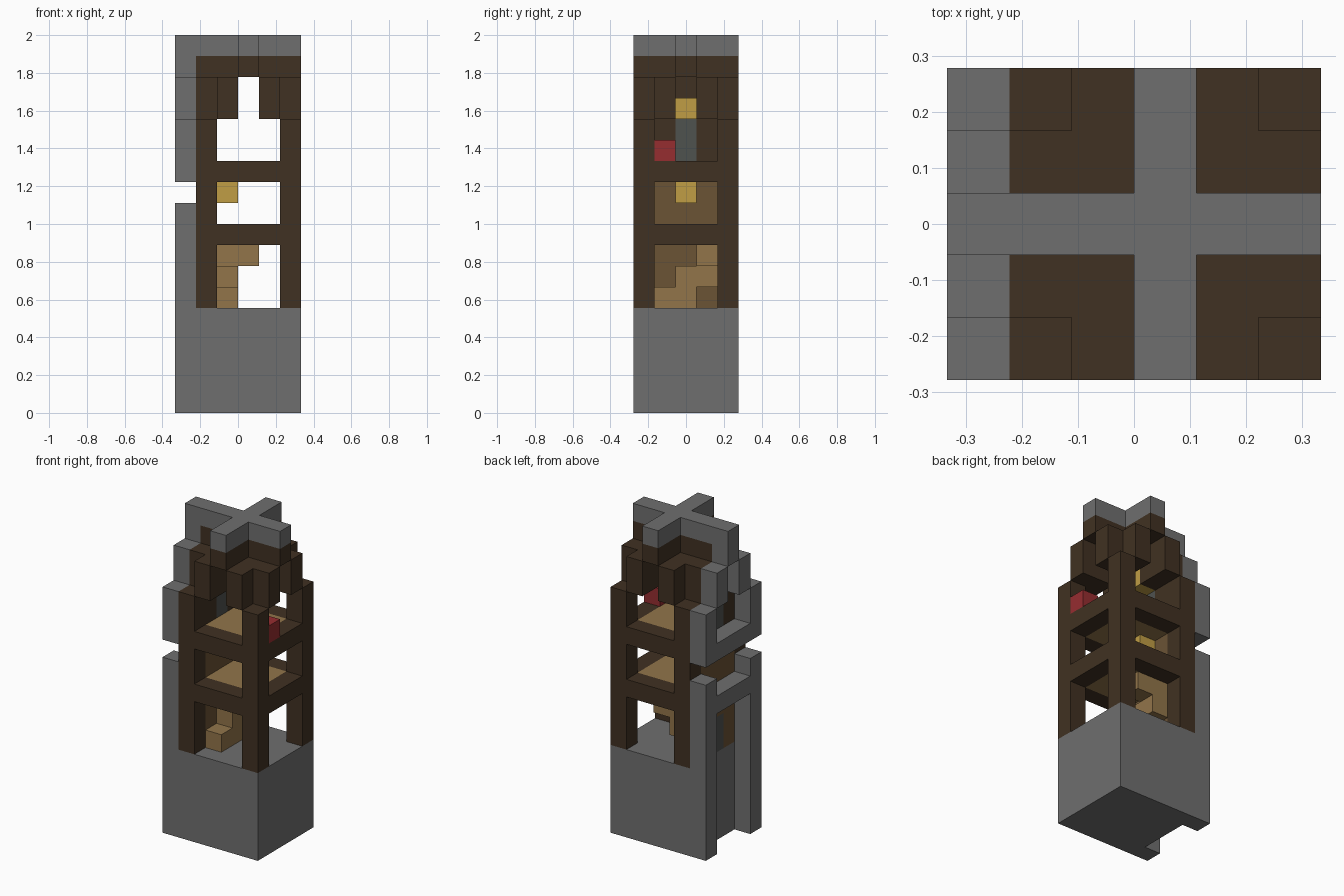
import bpy
import bmesh

cube = bpy.data.objects.get("Cube")
if cube:
    bpy.data.objects.remove(cube, do_unlink=True)

U = 2 / 18  # edge of one block


def material(name, hex_code):
    rgb = []
    for i in (0, 2, 4):
        c = int(hex_code[i:i + 2], 16) / 255
        rgb.append(c / 12.92 if c <= 0.04045 else ((c + 0.055) / 1.055) ** 2.4)
    m = bpy.data.materials.new(name)
    m.use_nodes = True
    m.diffuse_color = (*rgb, 1)
    m.node_tree.nodes["Principled BSDF"].inputs["Base Color"].default_value = (*rgb, 1)
    return m


stone = material("grey stone", "6f6f6f")
timber = material("dark timber", "403122")
planks = material("brown planks", "6b5335")
tan = material("tan wood", "92754a")
lamp = material("yellow lamp", "c09e45")
red = material("red cloth", "962d30")
iron = material("dark grey door", "4f524f")


def part(name, mat, *boxes):
    """Join block-aligned boxes (x, y, z, width, depth, height) into one part."""
    bm = bmesh.new()
    for x, y, z, w, d, h in boxes:
        verts = bmesh.ops.create_cube(bm, size=U)["verts"]
        for v in verts:
            v.co.x = (v.co.x / U + 0.5) * w * U + (x - 3) * U
            v.co.y = (v.co.y / U + 0.5) * d * U + (y - 2.5) * U
            v.co.z = (v.co.z / U + 0.5) * h * U + z * U
    mesh = bpy.data.meshes.new(name)
    bm.to_mesh(mesh)
    bm.free()
    mesh.materials.append(mat)
    obj = bpy.data.objects.new(name, mesh)
    bpy.context.collection.objects.link(obj)
    return obj


# Stone plinth and corner posts
part("stone_base", stone, (1, 0, 0, 5, 5, 5))
part("corner_posts", timber, *[(x, y, 5, 1, 1, 9) for x in (1, 5) for y in (0, 4)])

# Ring beams and floors of the two upper storeys
for label, z in (("lower", 8), ("upper", 11)):
    part(label + "_beams", timber,
         (2, 0, z, 3, 1, 1), (2, 4, z, 3, 1, 1),
         (1, 1, z, 1, 3, 1), (5, 1, z, 1, 3, 1))
    part(label + "_floor", tan, (2, 1, z, 3, 3, 1))

# Closed side wall with doors
part("ground_wall", planks, (1, 1, 5, 1, 1, 3), (1, 3, 5, 1, 1, 3), (1, 2, 7, 1, 1, 1))
part("middle_wall", planks, (1, 1, 9, 1, 3, 2))
part("top_wall", timber, (1, 1, 12, 1, 1, 2), (1, 3, 12, 1, 1, 2), (1, 2, 14, 1, 1, 2))
part("lower_door", iron, (1, 2, 5, 1, 1, 2))
part("upper_door", iron, (1, 2, 12, 1, 1, 2))

# Winding stair, lamps and banner
part("stairs", tan, (2, 1, 5, 1, 2, 1), (2, 2, 6, 1, 2, 1), (2, 3, 7, 2, 1, 1))
part("middle_lamp", lamp, (2, 2, 10, 1, 1, 1))
part("top_lamp", lamp, (2, 2, 14, 1, 1, 1))
part("red_block", red, (5, 1, 12, 1, 1, 1))

# Roof: L-shaped corners, timber cross and stone ridge cross
corners = []
for x, inner in ((1, 2), (5, 4)):
    for y, edge in ((1, 0), (3, 4)):
        corners += [(x, y, 14, 1, 1, 2), (inner, y, 14, 1, 1, 2), (inner, edge, 14, 1, 1, 2)]
part("roof_corners", timber, *corners)


def cross(name, mat, z):
    part(name, mat, (1, 2, z, 5, 1, 1), (3, 0, z, 1, 2, 1), (3, 3, z, 1, 2, 1))


cross("roof_cross", timber, 16)
cross("ridge_cross", stone, 17)

# Outer stone frame: lower portal and stepped gable
part("lower_portal", stone, (0, 0, 0, 1, 1, 10), (0, 4, 0, 1, 1, 10), (0, 1, 8, 1, 3, 1))
part("stone_gable", stone,
     (0, 0, 11, 1, 1, 3), (0, 4, 11, 1, 1, 3), (0, 1, 11, 1, 3, 1),
     (0, 1, 14, 1, 1, 2), (0, 3, 14, 1, 1, 2), (0, 2, 16, 1, 1, 2))
